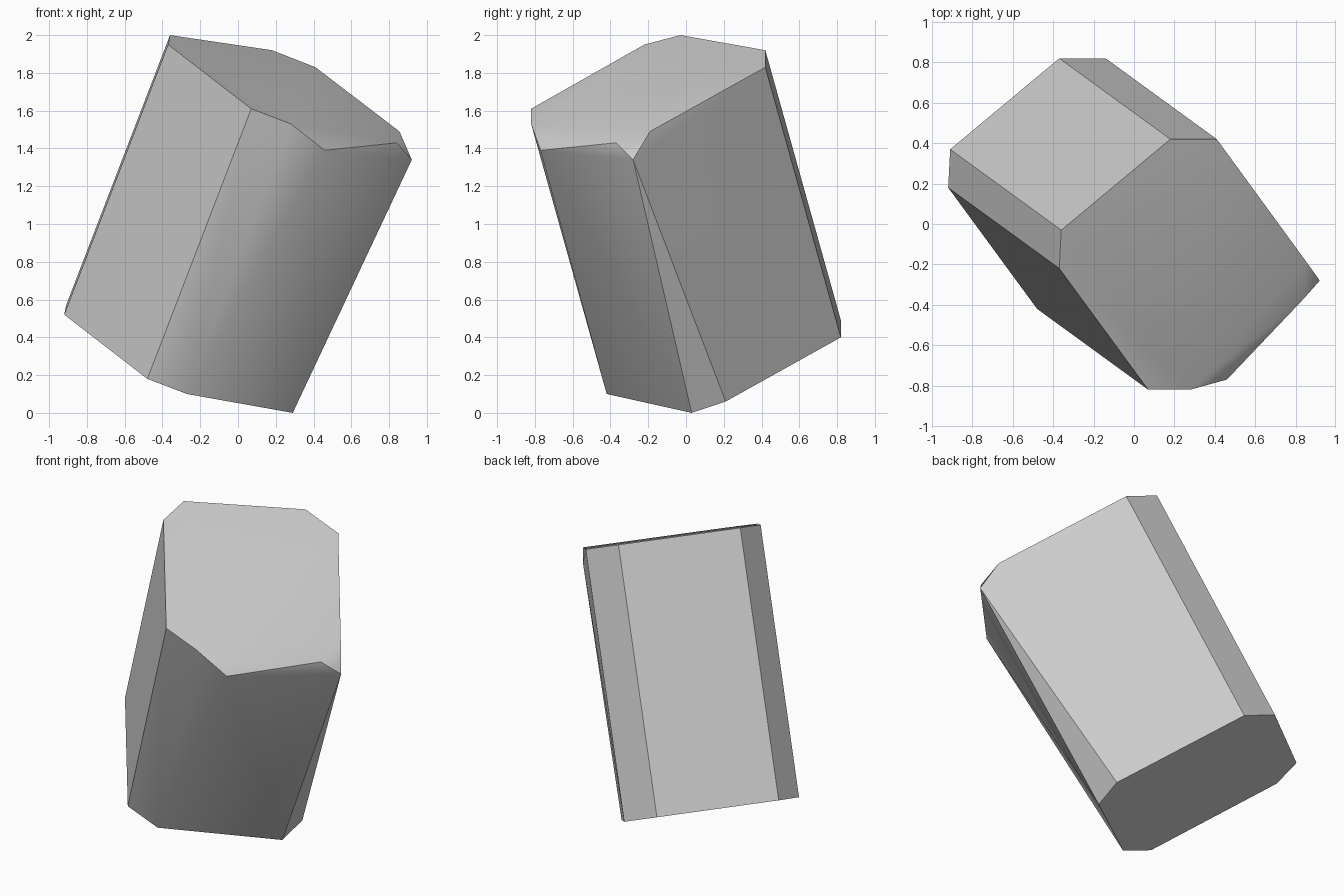
import bpy, bmesh
from mathutils import Vector

if "Cube" in bpy.data.objects:
    bpy.data.objects.remove(bpy.data.objects["Cube"])

# Outline of the slanted top face, a rectangle with clipped corners
top_ring = [(-0.36, -0.03, 2.00), (0.18, 0.42, 1.92), (0.41, 0.42, 1.83), (0.855, -0.19, 1.49),
            (0.84, -0.37, 1.43), (0.28, -0.82, 1.53), (0.07, -0.82, 1.61), (-0.37, -0.22, 1.95)]
axis = Vector((-0.55, 0.40, -1.43))          # leaning direction of the block
bulge = [(0.92, -0.28, 1.34), (0.46, -0.77, 1.39)]   # swollen front right corner

# Block: sweep the outline along the axis and wrap it with the bulge
bm = bmesh.new()
for p in top_ring:
    bm.verts.new(p)
    bm.verts.new(Vector(p) + axis)
for p in bulge:
    bm.verts.new(p)
res = bmesh.ops.convex_hull(bm, input=bm.verts[:])
loose = [v for v in bm.verts if not v.link_faces]
bmesh.ops.delete(bm, geom=loose, context='VERTS')
bmesh.ops.dissolve_limit(bm, angle_limit=0.02, verts=bm.verts[:], edges=bm.edges[:])
bmesh.ops.recalc_face_normals(bm, faces=bm.faces[:])

mesh = bpy.data.meshes.new("tilted_block")
bm.to_mesh(mesh)
bm.free()
block = bpy.data.objects.new("tilted_block", mesh)
bpy.context.collection.objects.link(block)
bpy.context.view_layer.objects.active = block
block.select_set(True)
bpy.ops.object.shade_smooth_by_angle(angle=0.6)
